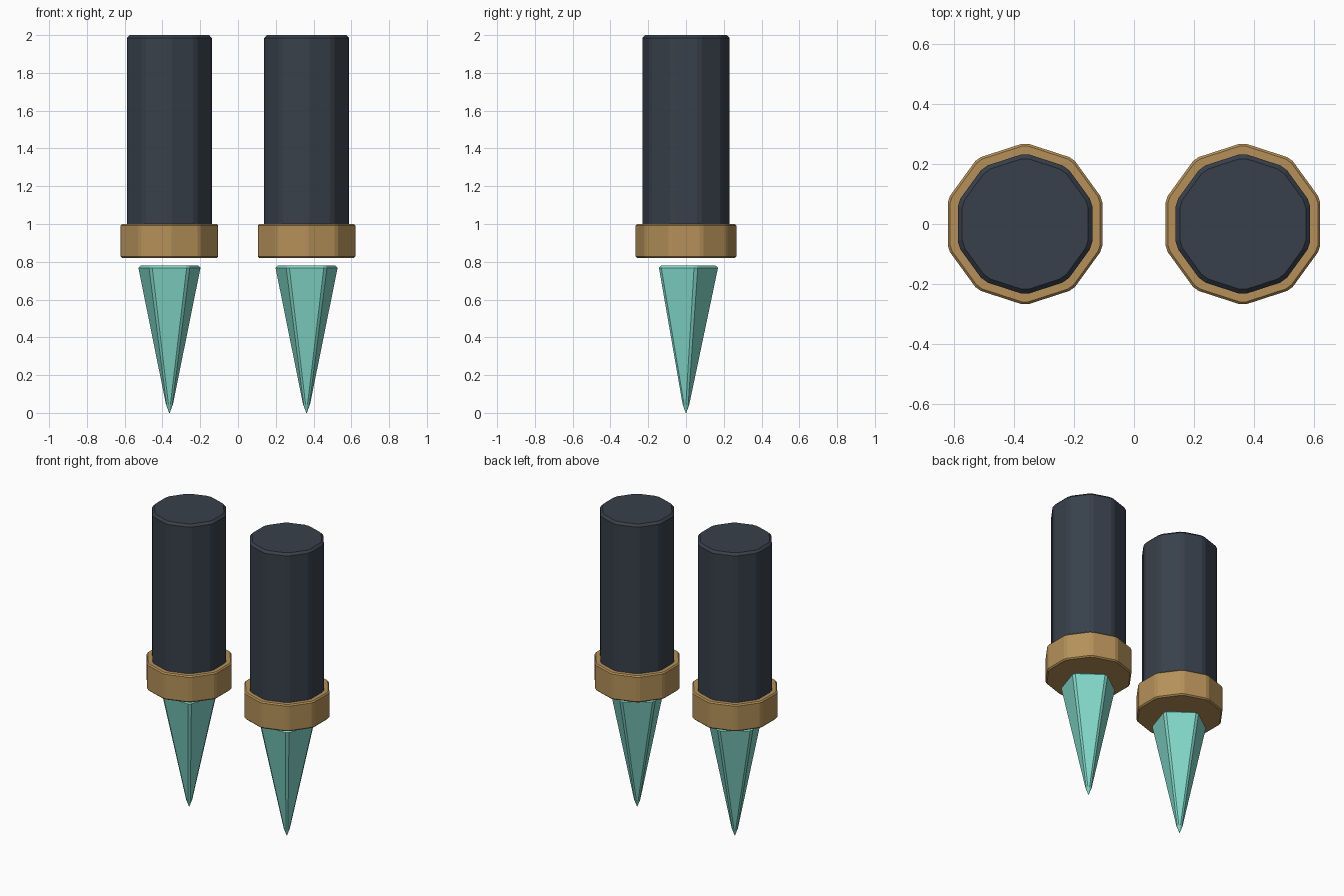
import bpy, bmesh
from math import sin, cos, pi
from mathutils import Vector

if "Cube" in bpy.data.objects:
    bpy.data.objects.remove(bpy.data.objects["Cube"])


def material(name, rgb):
    m = bpy.data.materials.new(name)
    m.diffuse_color = (*rgb, 1)
    m.use_nodes = True
    m.node_tree.nodes["Principled BSDF"].inputs["Base Color"].default_value = m.diffuse_color
    return m


DARK = material("dark_slate", (0.039, 0.051, 0.069))
BRONZE = material("bronze", (0.46, 0.28, 0.10))
TEAL = material("teal", (0.22, 0.68, 0.58))


def polygon_ring(sides, radius, z, chamfer):
    """Regular polygon, one corner towards +y, every corner chamfered."""
    corners = [Vector((-radius * sin(2 * pi * i / sides),
                       radius * cos(2 * pi * i / sides), z)) for i in range(sides)]
    c = min(chamfer, 0.3 * 2 * radius * sin(pi / sides))
    ring = []
    for i, p in enumerate(corners):
        for q in (corners[i - 1], corners[(i + 1) % sides]):
            ring.append(p + (q - p).normalized() * c)
    return ring


def prism(name, x, sides, profile, chamfer, mat):
    """Loft chamfered polygons through (radius, z) pairs from bottom to top."""
    bm = bmesh.new()
    rings = [[bm.verts.new(p) for p in polygon_ring(sides, r, z, chamfer)]
             for r, z in profile]
    n = sides * 2
    for a, b in zip(rings, rings[1:]):
        for i in range(n):
            j = (i + 1) % n
            bm.faces.new((a[i], a[j], b[j], b[i]))
    bm.faces.new(rings[0][::-1])
    bm.faces.new(rings[-1])
    bmesh.ops.recalc_face_normals(bm, faces=bm.faces)
    me = bpy.data.meshes.new(name)
    bm.to_mesh(me)
    bm.free()
    me.materials.append(mat)
    ob = bpy.data.objects.new(name, me)
    ob.location.x = x
    bpy.context.collection.objects.link(ob)
    return ob


for side, x in (("left", -0.363), ("right", 0.363)):
    # ten-sided shaft, seated in the collar
    prism("shaft_" + side, x, 10,
          [(0.236, 0.98), (0.236, 1.985), (0.221, 2.0)], 0.015, DARK)
    # ten-sided collar
    prism("collar_" + side, x, 10,
          [(0.263, 0.82), (0.271, 0.828), (0.271, 0.992), (0.263, 1.0)], 0.012, BRONZE)
    # five-sided spike floating just below the collar
    prism("spike_" + side, x, 5,
          [(0.002, 0.0), (0.022, 0.045), (0.177, 0.768), (0.164, 0.78)], 0.013, TEAL)
